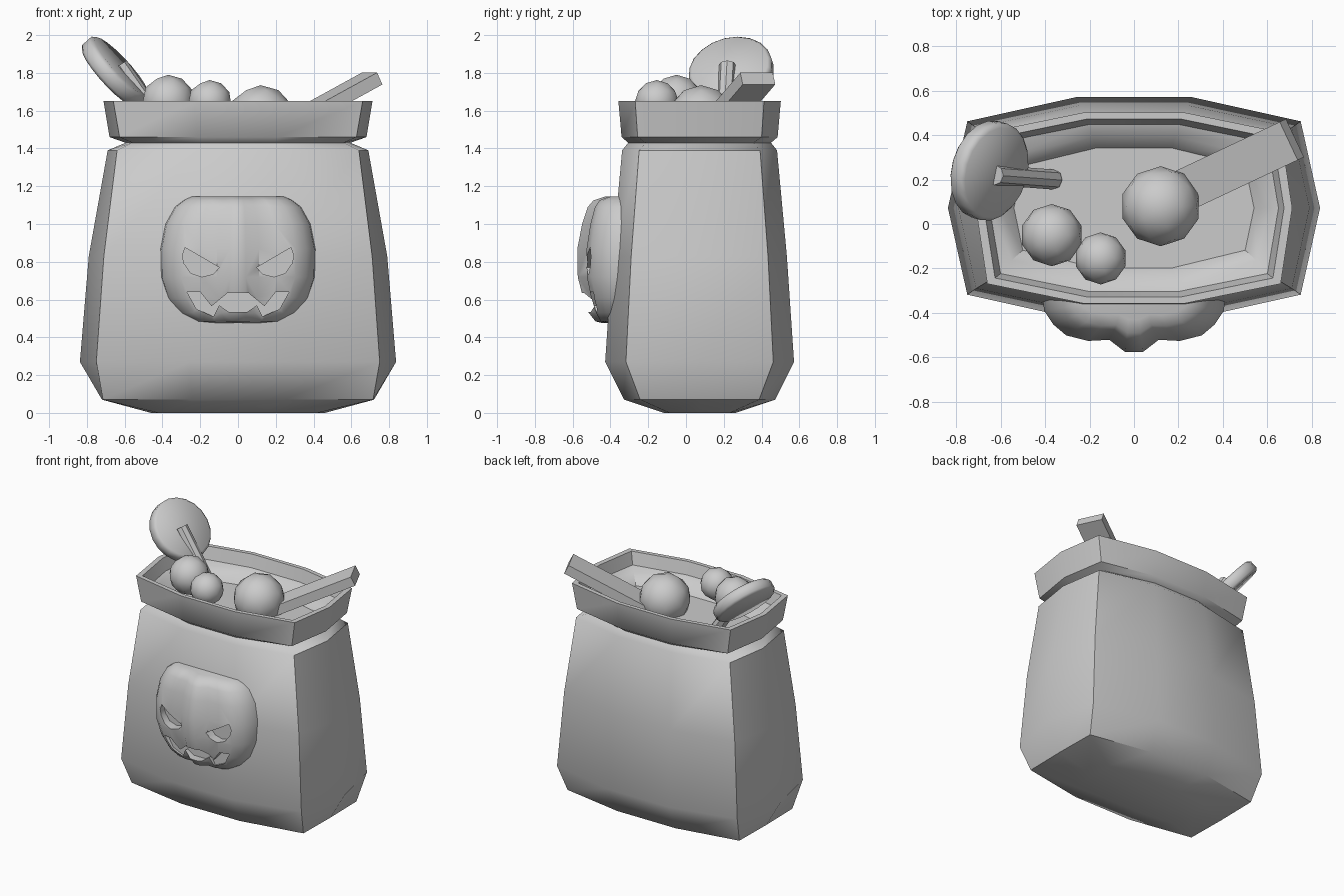
import bpy, bmesh
from mathutils import Vector, Matrix
from math import radians

cube = bpy.data.objects.get("Cube")
if cube:
    bpy.data.objects.remove(cube, do_unlink=True)

GREY = (0.6, 0.6, 0.6, 1)
mat = bpy.data.materials.new("plain_grey")
mat.use_nodes = True
mat.diffuse_color = GREY
bsdf = next(n for n in mat.node_tree.nodes if n.type == 'BSDF_PRINCIPLED')
bsdf.inputs["Base Color"].default_value = GREY


def finish(bm, name, smooth=None):
    """Turn a bmesh into a named, shaded object."""
    bmesh.ops.recalc_face_normals(bm, faces=bm.faces)
    mesh = bpy.data.meshes.new(name)
    bm.to_mesh(mesh)
    bm.free()
    mesh.materials.append(mat)
    obj = bpy.data.objects.new(name, mesh)
    bpy.context.collection.objects.link(obj)
    if smooth:
        shade(obj, smooth)
    return obj


def shade(obj, angle):
    bpy.ops.object.select_all(action='DESELECT')
    obj.select_set(True)
    bpy.context.view_layer.objects.active = obj
    bpy.ops.object.shade_smooth_by_angle(angle=radians(angle))


def loft(bm, rings):
    """Bridge a list of equal closed rings and cap both ends."""
    loops = [[bm.verts.new(p) for p in ring] for ring in rings]
    for a, b in zip(loops, loops[1:]):
        for i in range(len(a)):
            j = (i + 1) % len(a)
            bm.faces.new((a[i], a[j], b[j], b[i]))
    bm.faces.new(loops[0])
    bm.faces.new(loops[-1])


# Bag: ten-sided rings, from the base up over the rim and down to the filling
BAG_Y = 0.072


def bag_ring(z, side, corner_x, corner_y, depth):
    m = corner_x * 0.34
    half = [(m, -depth), (corner_x, -corner_y), (side, 0),
            (corner_x, corner_y), (m, depth)]
    pts = half + [(-x, y) for x, y in reversed(half)]
    return [(x, y + BAG_Y, z) for x, y in pts]


bag_levels = [
    (0.0, 0.46, 0.42, 0.16, 0.19),
    (0.07, 0.72, 0.715, 0.315, 0.40),
    (0.27, 0.837, 0.75, 0.39, 0.50),
    (0.83, 0.79, 0.71, 0.362, 0.462),
    (1.39, 0.69, 0.64, 0.32, 0.41),
    (1.43, 0.595, 0.56, 0.285, 0.378),
    (1.46, 0.68, 0.627, 0.328, 0.413),
    (1.65, 0.712, 0.66, 0.341, 0.43),
    (1.65, 0.675, 0.625, 0.315, 0.40),
    (1.56, 0.65, 0.60, 0.295, 0.375),
    (1.54, 0.61, 0.55, 0.235, 0.322),
    (1.47, 0.54, 0.50, 0.19, 0.27),
]
bm = bmesh.new()
loft(bm, [bag_ring(*lv) for lv in bag_levels])
finish(bm, "bag", 46)

# Pumpkin relief: lobed half-profile scaled per height
BACK_Y = -0.33
lobes = [(1, 0), (0.98, 0.25), (0.88, 0.5), (0.74, 0.7), (0.5, 0.8),
         (0.27, 0.78), (0.1, 1)]
plan = lobes + [(-x, d) for x, d in reversed(lobes)]
pumpkin_levels = [
    (0.475, 0.15, 0.11), (0.485, 0.25, 0.15), (0.53, 0.32, 0.185),
    (0.61, 0.375, 0.215), (0.72, 0.41, 0.243), (0.87, 0.412, 0.245),
    (1.0, 0.385, 0.22), (1.09, 0.335, 0.19), (1.125, 0.29, 0.16),
    (1.145, 0.25, 0.10),
]
bm = bmesh.new()
loft(bm, [[(x * w, BACK_Y - d * depth, z) for x, d in plan]
          for z, w, depth in pumpkin_levels])
pumpkin = finish(bm, "pumpkin_relief")


def cut(outline, floor_y):
    """Recess a front-facing outline into the pumpkin."""
    bm = bmesh.new()
    loft(bm, [[(x, y, z) for x, z in outline] for y in (-0.8, floor_y)])
    cutter = finish(bm, "cutter")
    cutter.hide_render = True
    mod = pumpkin.modifiers.new("recess", 'BOOLEAN')
    mod.operation = 'DIFFERENCE'
    mod.solver = 'EXACT'
    mod.object = cutter
    bpy.ops.object.select_all(action='DESELECT')
    bpy.context.view_layer.objects.active = pumpkin
    pumpkin.select_set(True)
    bpy.ops.object.modifier_apply(modifier=mod.name)
    bpy.data.objects.remove(cutter, do_unlink=True)


# Angry eyes and toothed mouth
eye = [(0.28, 0.875), (0.1, 0.77), (0.13, 0.735), (0.19, 0.72),
       (0.25, 0.74), (0.285, 0.79), (0.295, 0.83)]
for s in (1, -1):
    cut([(s * x, z) for x, z in eye], -0.455)
mouth = [(0.055, 0.635), (0.14, 0.565), (0.2, 0.64), (0.27, 0.64),
         (0.22, 0.55), (0.13, 0.51), (0.1, 0.57), (0.05, 0.535)]
cut(mouth + [(-x, z) for x, z in reversed(mouth)], -0.455)
shade(pumpkin, 40)

# Round sweets
for name, spot, r in [("large_sweet", (0.12, 0.08, 1.555), 0.18),
                      ("medium_sweet", (-0.37, -0.05, 1.65), 0.14),
                      ("small_sweet", (-0.15, -0.155, 1.645), 0.117)]:
    bm = bmesh.new()
    bmesh.ops.create_icosphere(bm, subdivisions=2, radius=r,
                               matrix=Matrix.Translation(spot))
    finish(bm, name, 60)


def rod(name, start, end, r, sides, smooth, bevel=0):
    """Cylinder between two points."""
    a, b = Vector(start), Vector(end)
    turn = (b - a).to_track_quat('Z', 'Y').to_matrix().to_4x4()
    bm = bmesh.new()
    bmesh.ops.create_cone(bm, cap_ends=True, segments=sides, radius1=r,
                          radius2=r, depth=(b - a).length,
                          matrix=Matrix.Translation((a + b) / 2) @ turn)
    if bevel:
        rims = [e for e in bm.edges
                if any(len(f.verts) > 4 for f in e.link_faces)]
        bmesh.ops.bevel(bm, geom=rims, offset=bevel, segments=1,
                        affect='EDGES')
    return finish(bm, name, smooth)


# Lollipop: tilted disc with its stick lying on the face
disc_mid = Vector((-0.65, 0.24, 1.805))
disc_normal = Vector((0.72, -0.2, 0.66)).normalized()
rod("lollipop_disc", disc_mid - disc_normal * 0.045,
    disc_mid + disc_normal * 0.045, 0.225, 20, 50, 0.018)
rod("lollipop_stick", (-0.625, 0.22, 1.84), (-0.36, 0.2, 1.46), 0.045, 8, 40)

# Flat bar leaning over the back left corner
along = (Vector((0.71, 0.38, 1.77)) - Vector((0.2, 0.14, 1.49)))
across = Vector((0.08, -0.17, 0.0)).normalized()
across = (across - along.normalized() * across.dot(along.normalized())).normalized()
up = across.cross(along).normalized()
bm = bmesh.new()
basis = Matrix((along, across * 0.19, up * 0.07)).transposed().to_4x4()
centre = Vector((0.455, 0.26, 1.63))
bmesh.ops.create_cube(bm, size=1, matrix=Matrix.Translation(centre) @ basis)
finish(bm, "candy_bar")
